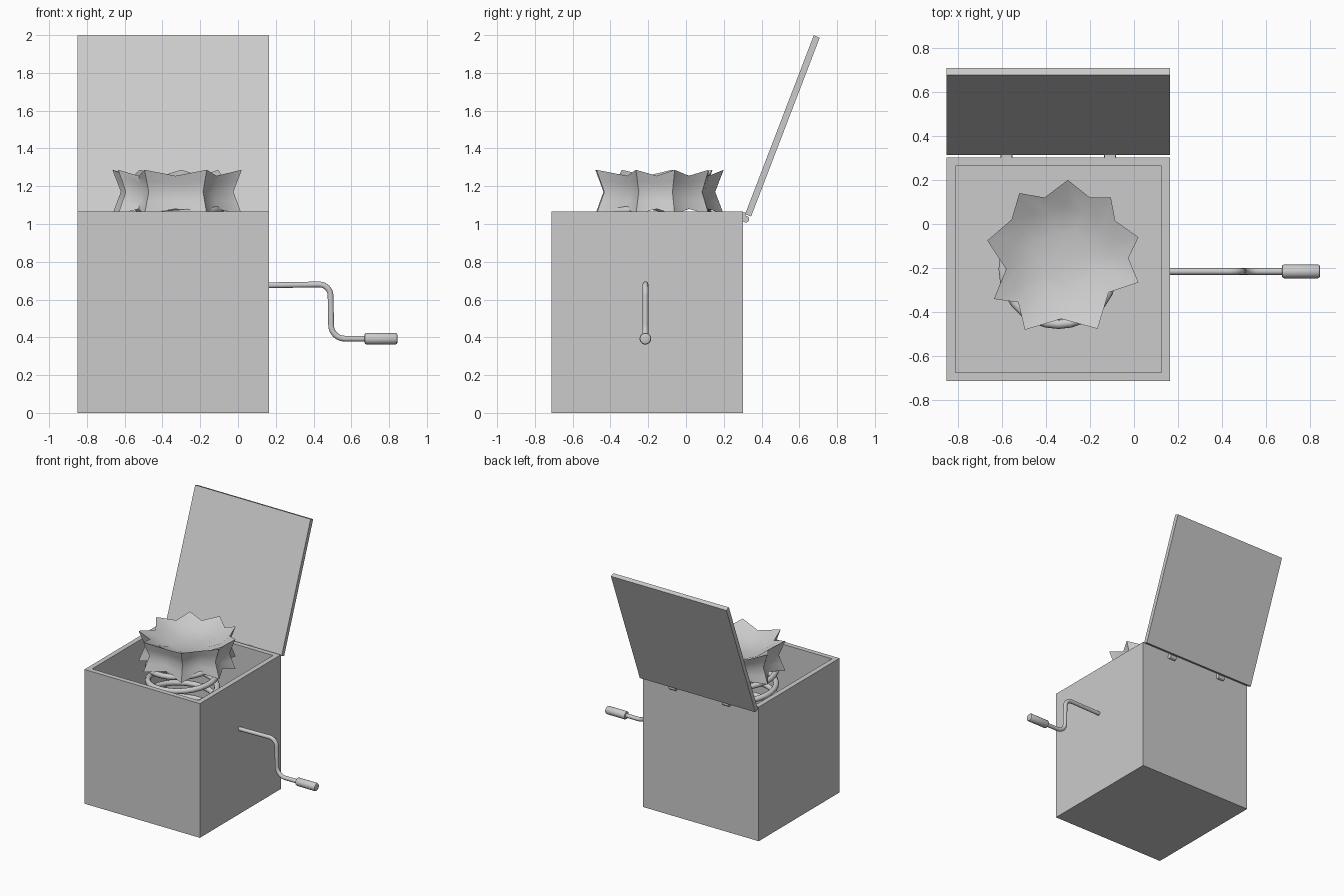
import bpy, bmesh, math
from mathutils import Matrix, Vector

cube = bpy.data.objects.get("Cube")
if cube:
    bpy.data.objects.remove(cube)

grey = bpy.data.materials.new("plain grey")
grey.use_nodes = True
grey.diffuse_color = (0.6, 0.6, 0.6, 1)
grey.node_tree.nodes["Principled BSDF"].inputs["Base Color"].default_value = (0.6, 0.6, 0.6, 1)


def finish(name, bm, smooth=None):
    bmesh.ops.recalc_face_normals(bm, faces=bm.faces)
    mesh = bpy.data.meshes.new(name)
    bm.to_mesh(mesh)
    bm.free()
    obj = bpy.data.objects.new(name, mesh)
    bpy.context.collection.objects.link(obj)
    mesh.materials.append(grey)
    if smooth:
        bpy.ops.object.select_all(action='DESELECT')
        obj.select_set(True)
        bpy.context.view_layer.objects.active = obj
        bpy.ops.object.shade_smooth_by_angle(angle=math.radians(smooth))
    return obj


def block(bm, center, size):
    m = Matrix.Translation(center) @ Matrix.Diagonal((*size, 1))
    return bmesh.ops.create_cube(bm, size=1, matrix=m)


def rod_x(name, center, radius, length, bevel=0):
    bm = bmesh.new()
    m = Matrix.Translation(center) @ Matrix.Rotation(math.pi / 2, 4, 'Y')
    bmesh.ops.create_cone(bm, cap_ends=True, segments=20, radius1=radius,
                          radius2=radius, depth=length, matrix=m)
    if bevel:
        rims = [e for e in bm.edges if any(len(f.verts) > 4 for f in e.link_faces)]
        bmesh.ops.bevel(bm, geom=rims, offset=bevel, segments=2, affect='EDGES', profile=0.5)
    return finish(name, bm, 40)


def tube(name, points, radius):
    curve = bpy.data.curves.new(name, 'CURVE')
    curve.dimensions = '3D'
    curve.bevel_depth = radius
    curve.bevel_resolution = 3
    curve.use_fill_caps = True
    spline = curve.splines.new('POLY')
    spline.points.add(len(points) - 1)
    for p, co in zip(spline.points, points):
        p.co = (*co, 1)
    spline.use_smooth = True
    curve.materials.append(grey)
    obj = bpy.data.objects.new(name, curve)
    bpy.context.collection.objects.link(obj)
    return obj


# Open hollow box
BOX_X, BOX_Y, WIDTH, HEIGHT = -0.343, -0.205, 1.014, 1.065
bm = bmesh.new()
block(bm, (BOX_X, BOX_Y, HEIGHT / 2), (WIDTH, WIDTH, HEIGHT))
top = max(bm.faces, key=lambda f: f.calc_center_median().z)
bmesh.ops.inset_region(bm, faces=[top], thickness=0.056)
inner = bmesh.ops.extrude_discrete_faces(bm, faces=[top])["faces"][0]
bmesh.ops.translate(bm, verts=inner.verts, vec=(0, 0, 0.056 - HEIGHT))
finish("box", bm)

# Lid tilted back from its lower edge
bm = bmesh.new()
block(bm, (0, 0.017, WIDTH / 2), (WIDTH, 0.034, WIDTH))
tilt = Matrix.Rotation(-math.radians(21), 4, 'X')
bm.transform(Matrix.Translation((BOX_X, 0.313, 1.052)) @ tilt)
finish("lid", bm)

# Hinges between the back wall and the lid
for side, x in (("left", BOX_X + 0.235), ("right", BOX_X - 0.235)):
    rod_x(side + "_hinge_pin", (x, 0.316, 1.026), 0.018, 0.055)
    bm = bmesh.new()
    block(bm, (x, 0.308, 1.04), (0.05, 0.016, 0.04))
    finish(side + "_hinge_leaf", bm)

# Crank rod with two rounded bends, and its grip
CRANK_Y = -0.215


def bend(cx, cz, r, start, end):
    return [(cx + r * math.cos(math.radians(start + (end - start) * i / 8)), CRANK_Y,
             cz + r * math.sin(math.radians(start + (end - start) * i / 8))) for i in range(9)]


path = [(0.13, CRANK_Y, 0.675)] + bend(0.43, 0.62, 0.06, 90, 0)
path += bend(0.565, 0.465, 0.072, 180, 270) + [(0.69, CRANK_Y, 0.393)]
tube("crank_rod", path, 0.016)
rod_x("crank_grip", (0.757, CRANK_Y, 0.393), 0.031, 0.174, 0.01)

# Coil spring
TURNS, STEPS = 9, 28
coil = []
for i in range(TURNS * STEPS + 1):
    a = math.tau * i / STEPS
    t = i / (TURNS * STEPS)
    coil.append((BOX_X + 0.25 * math.cos(a), BOX_Y + 0.25 * math.sin(a), 0.08 + 1.0 * t))
tube("spring", coil, 0.021)

# Pleated ruff: star outline, tips alternating with valleys
outline = [(-.30, .20), (-.405, .12), (-.52, .14), (-.555, .02), (-.665, -.075), (-.58, -.205),
           (-.635, -.34), (-.525, -.355), (-.495, -.48), (-.33, -.43), (-.165, -.475),
           (-.115, -.31), (.02, -.265), (-.025, -.155), (.02, -.06), (-.085, .015),
           (-.105, .12), (-.20, .12)]
mid = Vector((-.32, -.15))
# Each layer: tip scale, valley scale, tip height, valley height
layers = [(.35, .45, 1.185, 1.185), (.68, .75, 1.235, 1.205), (1, 1, 1.287, 1.255),
          (.93, .97, 1.225, 1.215), (.87, .95, 1.17, 1.17), (.93, .97, 1.115, 1.125),
          (1, 1, 1.05, 1.08), (.68, .75, 1.10, 1.125), (.35, .45, 1.14, 1.14)]
bm = bmesh.new()
rings = []
for tip, valley, tip_z, valley_z in layers:
    ring = []
    for i, p in enumerate(outline):
        q = mid + (Vector(p) - mid) * (valley if i % 2 else tip)
        ring.append(bm.verts.new((q.x, q.y, valley_z if i % 2 else tip_z)))
    rings.append(ring)
n = len(outline)
for a, b in zip(rings, rings[1:]):
    for i in range(n):
        j = (i + 1) % n
        bm.faces.new((a[i], a[j], b[j], b[i]))
bm.faces.new(rings[0])
bm.faces.new(rings[-1])
finish("ruff", bm, 50)
